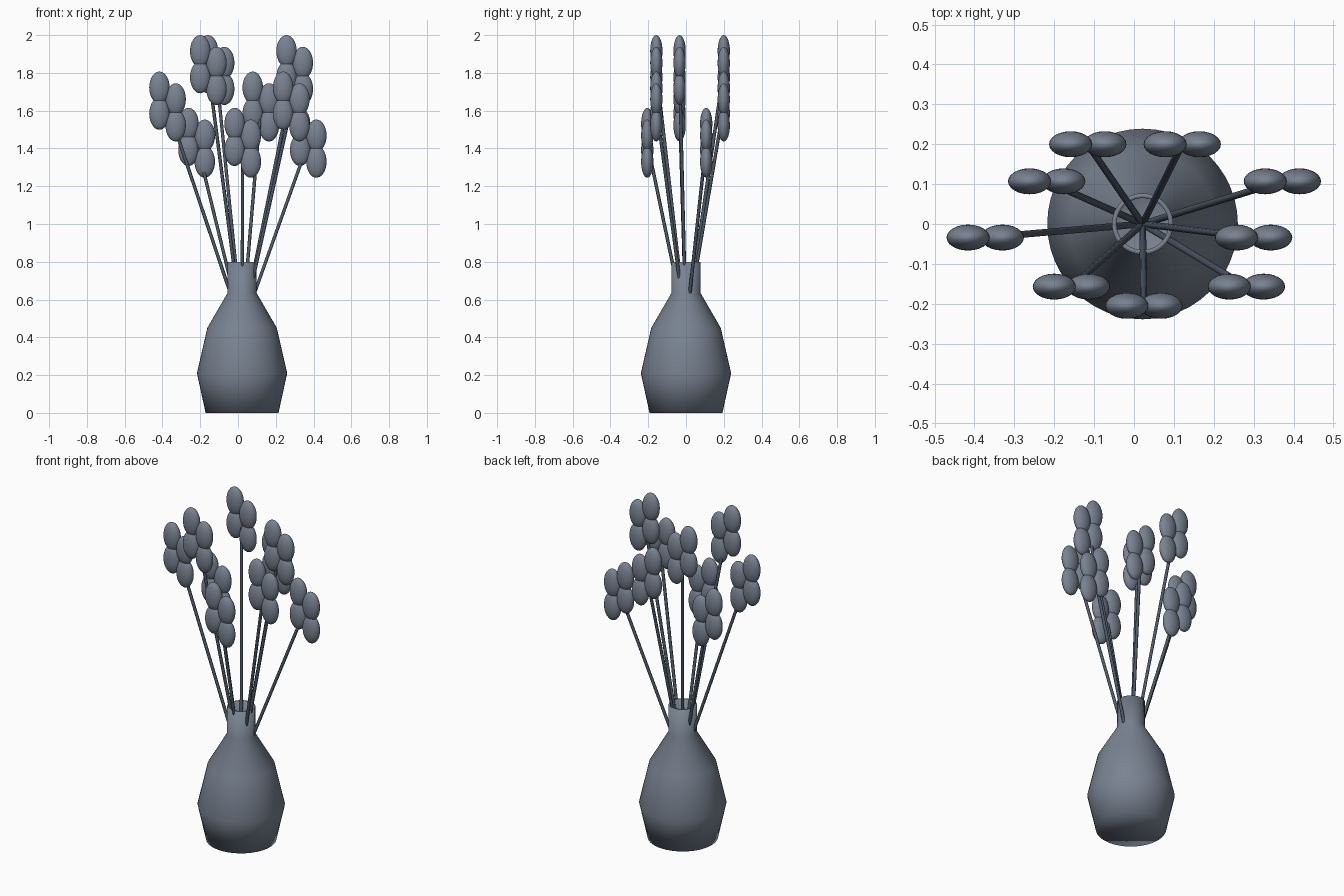
import bpy, bmesh, math
from mathutils import Vector, Matrix

if "Cube" in bpy.data.objects:
    bpy.data.objects.remove(bpy.data.objects["Cube"])

CX = 0.0215                                  # vase axis
ROOT = Vector((CX, 0, 0.45))                 # point where the stems meet


def material(name, rgb):
    m = bpy.data.materials.new(name)
    m.diffuse_color = (*rgb, 1)
    m.use_nodes = True
    m.node_tree.nodes["Principled BSDF"].inputs["Base Color"].default_value = m.diffuse_color
    return m


SLATE = material("slate", (0.19, 0.225, 0.285))
DARK = material("dark_slate", (0.075, 0.10, 0.135))


def finish(name, bm, mat, angle=180):
    bmesh.ops.recalc_face_normals(bm, faces=bm.faces)
    me = bpy.data.meshes.new(name)
    bm.to_mesh(me)
    bm.free()
    me.materials.append(mat)
    ob = bpy.data.objects.new(name, me)
    bpy.context.collection.objects.link(ob)
    bpy.ops.object.select_all(action='DESELECT')
    ob.select_set(True)
    bpy.context.view_layer.objects.active = ob
    bpy.ops.object.shade_smooth_by_angle(angle=math.radians(angle))
    return ob


# Vase: hollow lathe profile, outside then inside, closed by two round caps
profile = [(0.193, 0), (0.239, 0.21), (0.184, 0.45), (0.077, 0.635), (0.077, 0.80),
           (0.065, 0.80), (0.065, 0.637), (0.172, 0.445), (0.227, 0.21), (0.182, 0.012)]
bm = bmesh.new()
verts = [bm.verts.new((CX + r, 0, z)) for r, z in profile]
edges = [bm.edges.new(p) for p in zip(verts, verts[1:])]
bmesh.ops.spin(bm, geom=verts + edges, cent=(CX, 0, 0), axis=(0, 0, 1),
               angle=math.tau, steps=48)
bmesh.ops.remove_doubles(bm, verts=bm.verts, dist=0.0005)
bmesh.ops.holes_fill(bm, edges=[e for e in bm.edges if e.is_boundary], sides=0)
finish("vase", bm, SLATE)


def stem(name, top):
    d = top - ROOT
    bm = bmesh.new()
    bmesh.ops.create_cone(bm, cap_ends=True, segments=10, radius1=0.009, radius2=0.009,
                          depth=d.length,
                          matrix=Matrix.Translation((ROOT + top) / 2)
                          @ d.to_track_quat('Z', 'Y').to_matrix().to_4x4())
    finish(name, bm, DARK, 50)


def flower(name, c):
    # two upright columns of two petals, the right column set lower
    bm = bmesh.new()
    for side in (-1, 1):
        for lift in (-1, 1):
            p = c + Vector((side * 0.043, 0, -side * 0.031 + lift * 0.069))
            bmesh.ops.create_uvsphere(bm, u_segments=24, v_segments=16, radius=1,
                                      matrix=Matrix.Translation(p)
                                      @ Matrix.Diagonal((0.054, 0.0325, 0.085, 1)))
    finish(name, bm, SLATE)


# Flower centres (x, y) counter-clockwise from the front; heights repeat in threes
centres = [(0.025, -0.205), (0.282, -0.157), (0.30, -0.034), (0.372, 0.107), (0.121, 0.20),
           (-0.116, 0.20), (-0.219, 0.107), (-0.373, -0.034), (-0.157, -0.157)]
heights = (1.43, 1.622, 1.815)
for i, (x, y) in enumerate(centres):
    c = Vector((x, y, heights[i % 3]))
    stem(f"stem_{i + 1}", c)
    flower(f"flower_{i + 1}", c)
